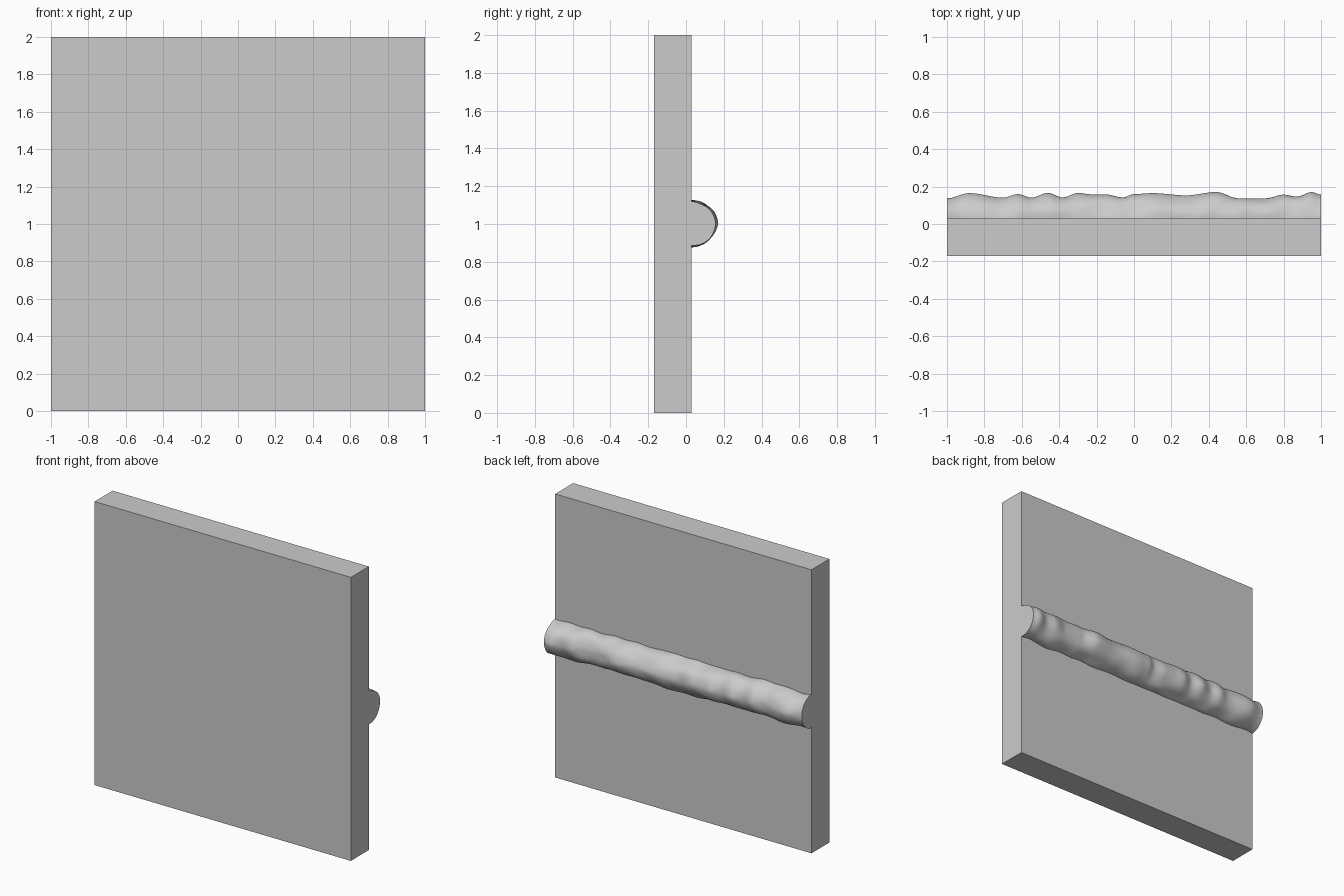
import bpy, bmesh, math
from mathutils import Vector, noise

if "Cube" in bpy.data.objects:
    bpy.data.objects.remove(bpy.data.objects["Cube"])

FACE_Y = 0.03   # back face of the slab, where the bead sits

# Square plate
bpy.ops.mesh.primitive_cube_add(size=1, location=(0, -0.07, 1))
plate = bpy.context.object
plate.name = "plate"
plate.scale = (2, 0.2, 2)
bpy.ops.object.transform_apply(location=False, rotation=False, scale=True)

# Crest of the weld bead: (x, y) along its length
crest = [(-1, .137), (-.88, .165), (-.70, .141), (-.62, .160), (-.55, .141),
         (-.46, .166), (-.38, .142), (-.30, .166), (-.22, .158), (-.15, .158),
         (-.06, .142), (0, .160), (.10, .165), (.28, .153), (.44, .171),
         (.56, .136), (.70, .136), (.80, .157), (.87, .146), (.95, .171), (1, .157)]


def crest_at(x):
    for (x0, y0), (x1, y1) in zip(crest, crest[1:]):
        if x <= x1:
            t = (x - x0) / (x1 - x0)
            t = t * t * (3 - 2 * t)
            return y0 + (y1 - y0) * t
    return crest[-1][1]


# Lumpy half-round bead, swept as rings from end to end
bm = bmesh.new()
steps, sides = 160, 28
rings = []
for i in range(steps + 1):
    x = -1 + 2 * i / steps
    height = crest_at(x) - FACE_Y
    ring = [bm.verts.new((x, FACE_Y - 0.01, 0.885))]
    for j in range(sides + 1):
        a = math.pi * (j / sides - 0.5)
        c, s = math.cos(a), math.sin(a)
        lump = noise.noise(Vector((x * 7, c * 1.1 + 3, s * 1.1 + 5)))
        side = abs(s)
        radius = height * (1 - side) + 0.117 * side
        radius += 0.016 * lump * side
        ring.append(bm.verts.new((x, FACE_Y + radius * c, 1.003 + radius * s)))
    # sink the edges straight into the plate
    ring[0].co.z = ring[1].co.z
    ring.append(bm.verts.new((x, FACE_Y - 0.01, ring[-1].co.z)))
    rings.append(ring)

for r0, r1 in zip(rings, rings[1:]):
    for k in range(len(r0)):
        n = (k + 1) % len(r0)
        bm.faces.new((r0[k], r1[k], r1[n], r0[n]))
bm.faces.new(rings[0])
bm.faces.new(rings[-1])
bmesh.ops.recalc_face_normals(bm, faces=bm.faces)
mesh = bpy.data.meshes.new("weld_bead")
bm.to_mesh(mesh)
bm.free()
bead = bpy.data.objects.new("weld_bead", mesh)
bpy.context.collection.objects.link(bead)

# Smooth shading with sharp ends
bpy.ops.object.select_all(action='DESELECT')
bead.select_set(True)
bpy.context.view_layer.objects.active = bead
bpy.ops.object.shade_smooth_by_angle(angle=math.radians(50))
